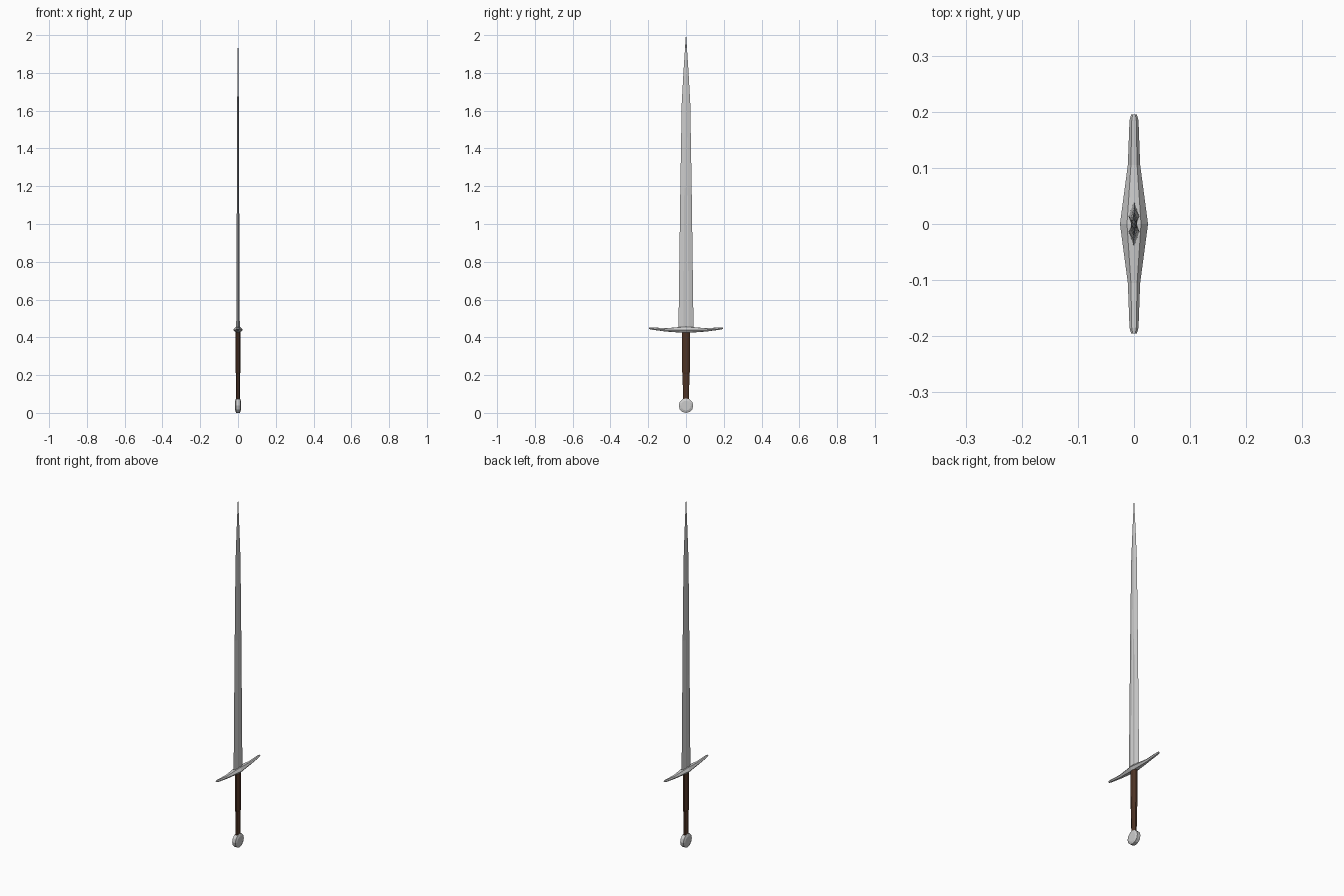
import bpy, bmesh, math

if "Cube" in bpy.data.objects:
    bpy.data.objects.remove(bpy.data.objects["Cube"])


def material(name, color):
    m = bpy.data.materials.new(name)
    m.diffuse_color = (*color, 1)
    m.use_nodes = True
    m.node_tree.nodes["Principled BSDF"].inputs["Base Color"].default_value = m.diffuse_color
    return m


steel = material("steel", (0.60, 0.60, 0.60))
leather = material("brown leather", (0.075, 0.033, 0.018))


def loft(name, rings, mat):
    """Skin a list of equally long point rings and cap both ends."""
    bm = bmesh.new()
    loops = [[bm.verts.new(p) for p in ring] for ring in rings]
    n = len(loops[0])
    for a, b in zip(loops, loops[1:]):
        for i in range(n):
            j = (i + 1) % n
            bm.faces.new((a[i], a[j], b[j], b[i]))
    bm.faces.new(loops[0])
    bm.faces.new(loops[-1])
    bmesh.ops.recalc_face_normals(bm, faces=bm.faces)
    mesh = bpy.data.meshes.new(name)
    bm.to_mesh(mesh)
    bm.free()
    mesh.materials.append(mat)
    ob = bpy.data.objects.new(name, mesh)
    bpy.context.collection.objects.link(ob)
    return ob


def circle(n, offset=0.5):
    return [(math.cos(2 * math.pi * (i + offset) / n),
             math.sin(2 * math.pi * (i + offset) / n)) for i in range(n)]


# Blade: flattened section with a shallow central groove that fades out
def blade_ring(z, w, ridge, t, groove):
    return [(0, w, z), (-t, ridge, z), (-groove, 0, z), (-t, -ridge, z),
            (0, -w, z), (t, -ridge, z), (groove, 0, z), (t, ridge, z)]


loft("blade", [blade_ring(*s) for s in (
    (0.435, 0.040, 0.014, 0.0095, 0.005),
    (1.19, 0.030, 0.009, 0.0060, 0.005),
    (1.64, 0.0225, 0.005, 0.0040, 0.0042),
    (1.82, 0.0125, 0.003, 0.0028, 0.0030),
    (2.00, 0.0006, 0.0003, 0.0003, 0.0003))], steel)

# Crossguard: eight-sided bar, thick in the middle, ends curving upward
guard = [(0, 0.440, 0.025, 0.017), (0.105, 0.4395, 0.011, 0.009),
         (0.185, 0.447, 0.008, 0.006), (0.195, 0.448, 0.005, 0.004)]
stations = [(-y, *r) for y, *r in guard[:0:-1]] + guard
section = [(1, 0), (0.5, 0.9), (0, 1), (-0.5, 0.9),
           (-1, 0), (-0.5, -0.9), (0, -1), (0.5, -0.9)]
loft("crossguard", [[(x * sx, y, z + h * sz) for sx, sz in section]
                    for y, z, x, h in stations], steel)

# Grip: tapered oval handle with a step at the waist and a raised collar
loft("grip", [[(a * rx, b * ry, z) for a, b in circle(8)] for z, rx, ry in (
    (0.070, 0.0105, 0.0175), (0.130, 0.0110, 0.0185),
    (0.205, 0.0115, 0.0190), (0.215, 0.0140, 0.0215),
    (0.350, 0.0140, 0.0230), (0.430, 0.0140, 0.0235))], leather)

# Wheel pommel: bevelled disc facing sideways
R = 0.0385
loft("pommel", [[(x, a * r, R + b * r) for a, b in circle(12, 0)] for x, r in (
    (-0.015, 0.026), (-0.010, R), (0.010, R), (0.015, 0.026))], steel)
